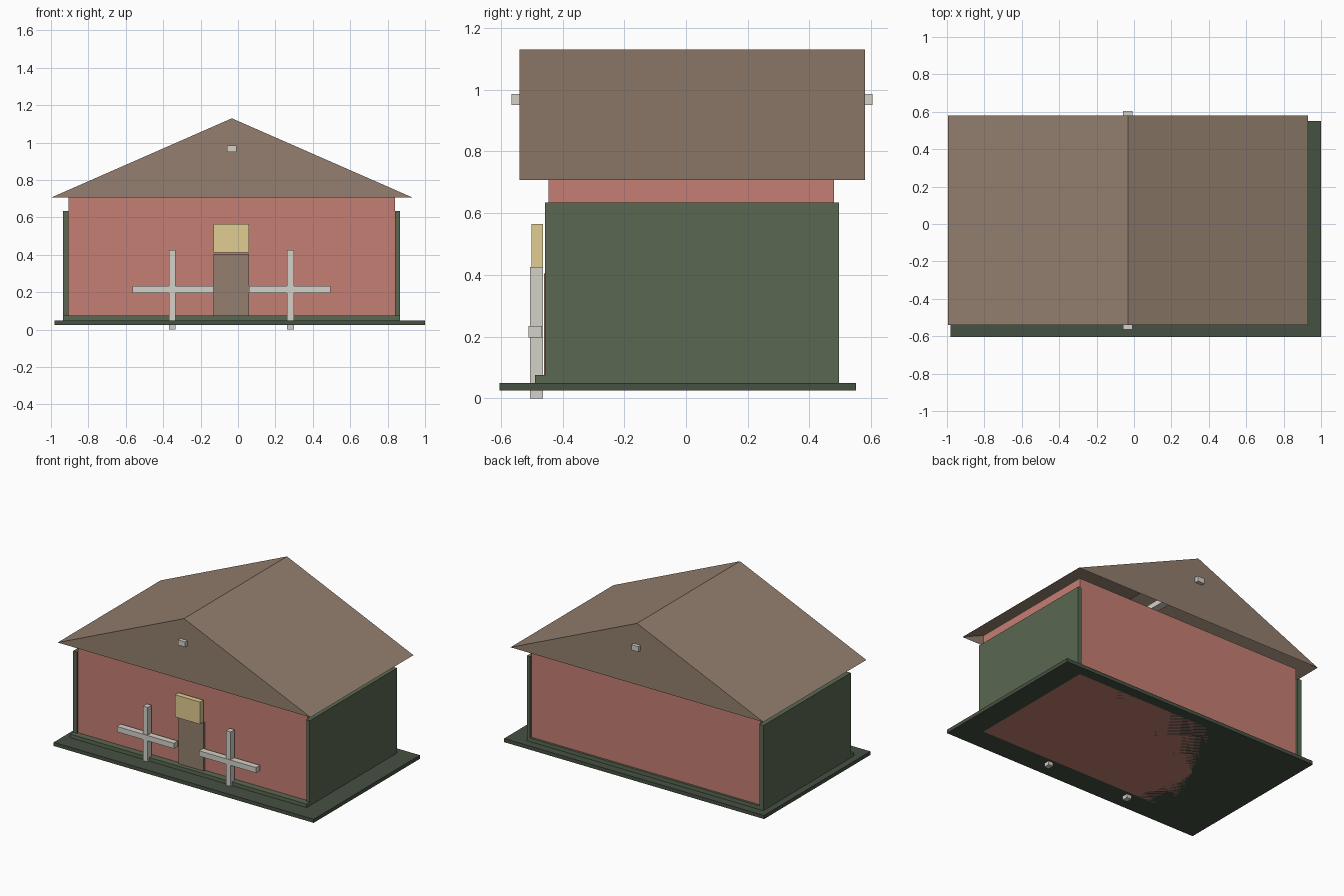
import bpy

if "Cube" in bpy.data.objects:
    bpy.data.objects.remove(bpy.data.objects["Cube"])


def material(name, rgb):
    m = bpy.data.materials.new(name)
    m.diffuse_color = [(c / 255) ** 2.2 for c in rgb] + [1]
    m.use_nodes = True
    m.node_tree.nodes["Principled BSDF"].inputs["Base Color"].default_value = m.diffuse_color
    return m


RED = material("red_wall", (196, 126, 115))
GREEN = material("green_panel", (90, 104, 82))
DARK = material("dark_base", (72, 82, 68))
BROWN = material("brown", (146, 126, 110))
YELLOW = material("yellow", (224, 204, 144))
PALE = material("pale", (212, 208, 200))


def mesh(name, verts, faces, mat):
    me = bpy.data.meshes.new(name)
    me.from_pydata(verts, [], faces)
    me.materials.append(mat)
    ob = bpy.data.objects.new(name, me)
    bpy.context.collection.objects.link(ob)
    return ob


def box(name, x, y, z, mat):
    v = [(a, b, c) for a in x for b in y for c in z]
    f = [(0, 1, 3, 2), (4, 6, 7, 5), (0, 4, 5, 1),
         (2, 3, 7, 6), (0, 2, 6, 4), (1, 5, 7, 3)]
    return mesh(name, v, f, mat)


# ground plate and floor
box("base_plate", (-0.98, 1.0), (-0.605, 0.55), (0.025, 0.05), DARK)
box("floor", (-0.935, 0.865), (-0.49, 0.495), (0.04, 0.075), GREEN)

# house body and side panels
box("house_body", (-0.905, 0.84), (-0.445, 0.48), (0.025, 0.71), RED)
box("left_side_panel", (-0.935, -0.905), (-0.457, 0.495), (0.05, 0.635), GREEN)
box("right_side_panel", (0.84, 0.865), (-0.457, 0.495), (0.05, 0.635), GREEN)

# gable roof: hollow shell, open underneath
profile = [(-0.995, 0.708), (0.93, 0.708), (-0.033, 1.13)]
verts = [(x, y, z) for y in (-0.54, 0.58) for x, z in profile]
mesh("roof", verts, [(0, 1, 2), (5, 4, 3), (1, 4, 5, 2), (0, 2, 5, 3)], BROWN)
box("ridge_beam", (-0.06, -0.007), (-0.565, 0.605), (0.95, 0.986), PALE)

# doorway
box("door", (-0.13, 0.06), (-0.46, -0.44), (0.075, 0.405), BROWN)
box("door_sign", (-0.13, 0.06), (-0.50, -0.463), (0.412, 0.565), YELLOW)

# porch posts with rails
for side, px, rail in (("left", -0.351, (-0.565, -0.13)),
                       ("right", 0.281, (0.06, 0.495))):
    box(side + "_post", (px - 0.018, px + 0.018), (-0.506, -0.464), (0, 0.425), PALE)
    box(side + "_rail", rail, (-0.51, -0.467), (0.197, 0.234), PALE)
